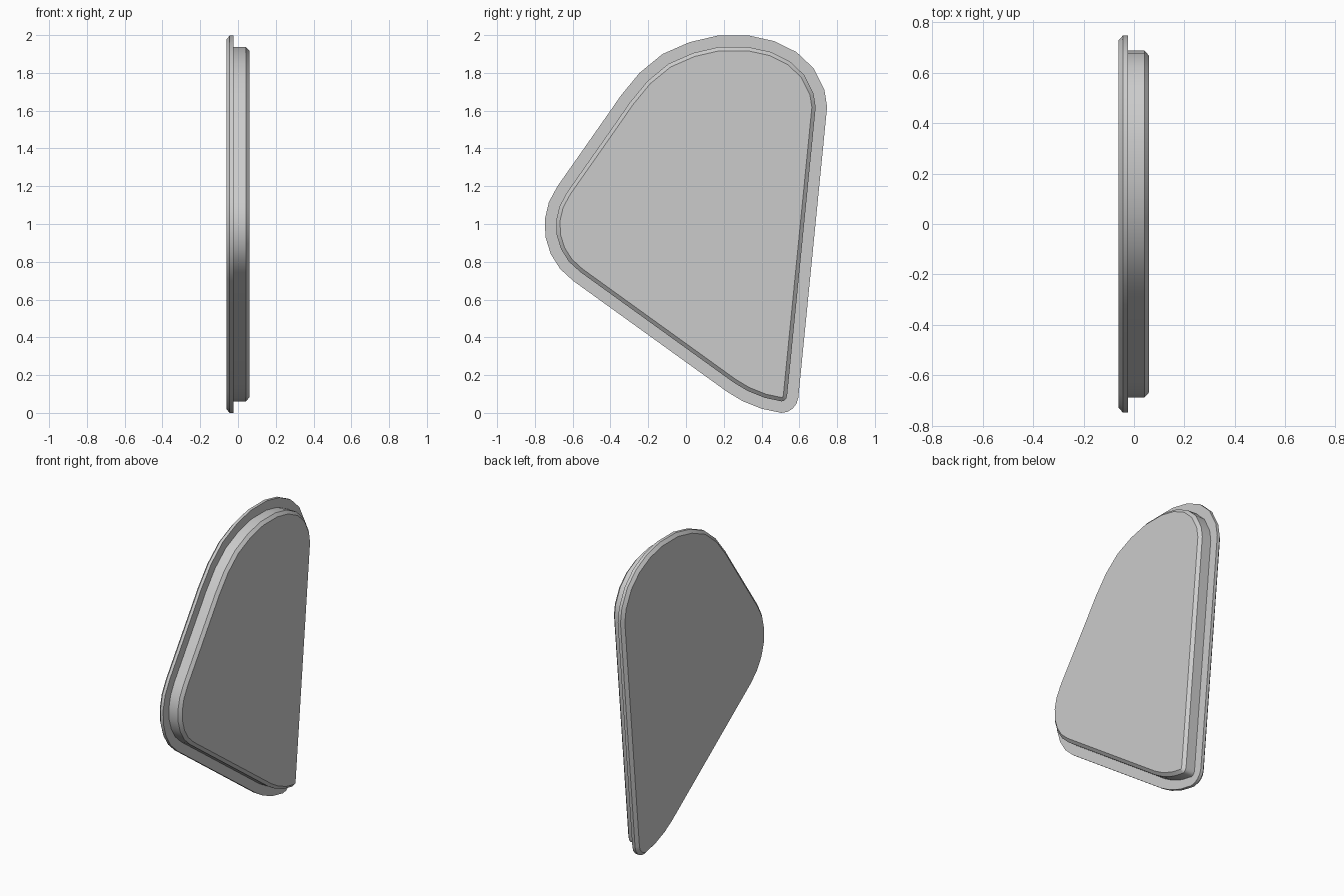
import bpy, bmesh, math
from mathutils import Vector

cube = bpy.data.objects.get("Cube")
if cube:
    bpy.data.objects.remove(cube, do_unlink=True)

grey = bpy.data.materials.new("light_grey")
grey.use_nodes = True
grey.diffuse_color = (0.6, 0.6, 0.6, 1)
grey.node_tree.nodes["Principled BSDF"].inputs["Base Color"].default_value = (0.6, 0.6, 0.6, 1)


def arc(cy, cz, r, start, end, steps):
    """Points on an arc in the y-z plane, angles in degrees."""
    angles = [math.radians(start + (end - start) * i / steps) for i in range(steps + 1)]
    return [Vector((cy + r * math.cos(a), cz + r * math.sin(a))) for a in angles]


def inset(points, distance):
    """Move every side of a counter-clockwise outline inwards by distance."""
    result = []
    for i, p in enumerate(points):
        d1 = (p - points[i - 1]).normalized()
        d2 = (points[(i + 1) % len(points)] - p).normalized()
        n1, n2 = Vector((-d1.y, d1.x)), Vector((-d2.y, d2.x))
        result.append(p + (n1 + n2) * distance / (1 + n1.dot(n2)))
    return result


# Outline: broad crown, rounded front corner, tapered foot, tight rear corner
crown = [Vector(p) for p in (
    (0.747, 1.62), (0.733, 1.71), (0.675, 1.825), (0.585, 1.91), (0.468, 1.968),
    (0.336, 1.997), (0.167, 1.997), (0.02, 1.963), (-0.124, 1.90), (-0.246, 1.80),
    (-0.347, 1.677), (-0.40, 1.60))]
front_corner = arc(-0.394, 0.99, 0.355, 144, 235, 6)
foot = [Vector(p) for p in ((0.22, 0.11), (0.30, 0.062), (0.40, 0.022))]
rear_corner = arc(0.505, 0.09, 0.09, -90, -6, 4)
outline = crown + front_corner + foot + rear_corner

# Section through the rim: (x position, inset from the outline)
section = [(-0.062, 0.02), (-0.044, 0.0), (-0.024, 0.0),
           (-0.024, 0.06), (0.042, 0.06), (0.06, 0.08)]

# Flanged panel: loft the outline through the section and cap both ends
bm = bmesh.new()
rings = [[bm.verts.new((x, p.x, p.y)) for p in inset(outline, d)] for x, d in section]
count = len(outline)
for low, high in zip(rings, rings[1:]):
    for i in range(count):
        j = (i + 1) % count
        bm.faces.new((low[i], low[j], high[j], high[i]))
bm.faces.new(rings[0][::-1])
bm.faces.new(rings[-1])
bmesh.ops.recalc_face_normals(bm, faces=bm.faces)

mesh = bpy.data.meshes.new("flanged_panel")
bm.to_mesh(mesh)
bm.free()
mesh.materials.append(grey)
panel = bpy.data.objects.new("flanged_panel", mesh)
bpy.context.collection.objects.link(panel)
bpy.ops.object.select_all(action='DESELECT')
panel.select_set(True)
bpy.context.view_layer.objects.active = panel
bpy.ops.object.shade_smooth_by_angle(angle=math.radians(30))
